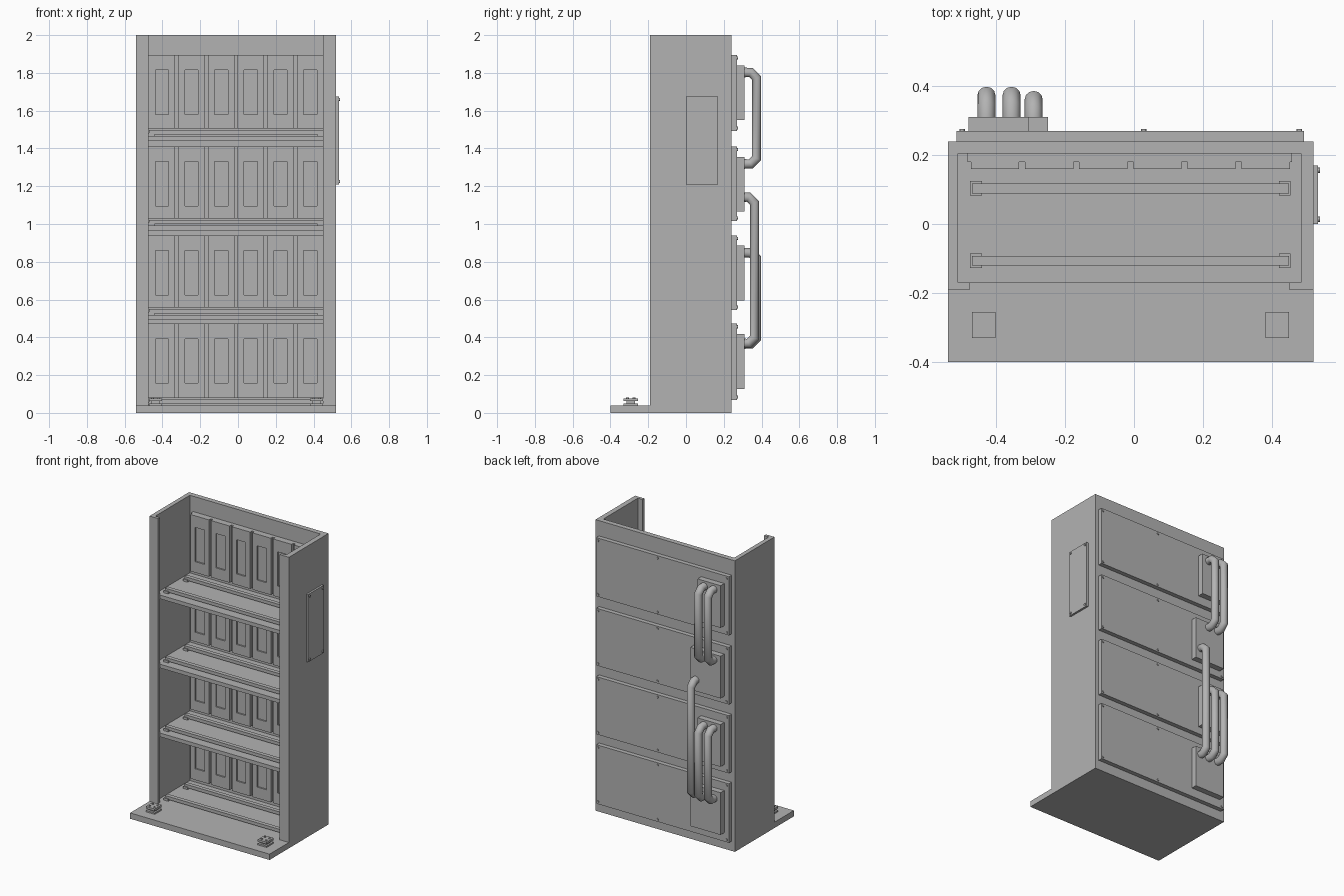
import bpy
import bmesh
from math import radians
from mathutils import Matrix, Vector

if "Cube" in bpy.data.objects:
    bpy.data.objects.remove(bpy.data.objects["Cube"])

GREY = (0.45, 0.45, 0.45, 1)
metal = bpy.data.materials.new("grey_metal")
metal.use_nodes = True
metal.diffuse_color = GREY
metal.node_tree.nodes["Principled BSDF"].inputs["Base Color"].default_value = GREY


def add_box(bm, x, y, z):
    size = Vector((x[1] - x[0], y[1] - y[0], z[1] - z[0]))
    mid = Vector((sum(x) / 2, sum(y) / 2, sum(z) / 2))
    bmesh.ops.create_cube(bm, size=1, matrix=Matrix.Translation(mid) @ Matrix.Diagonal(size).to_4x4())


def add_disc(bm, centre, radius, depth, axis="Z"):
    turn = {"X": Matrix.Rotation(radians(90), 4, "Y"),
            "Y": Matrix.Rotation(radians(90), 4, "X"),
            "Z": Matrix.Identity(4)}[axis]
    bmesh.ops.create_cone(bm, cap_ends=True, segments=12, radius1=radius, radius2=radius,
                          depth=depth, matrix=Matrix.Translation(centre) @ turn)


def finish(bm, name):
    mesh = bpy.data.meshes.new(name)
    bm.to_mesh(mesh)
    bm.free()
    mesh.materials.append(metal)
    bpy.context.collection.objects.link(bpy.data.objects.new(name, mesh))


def box(name, x, y, z):
    bm = bmesh.new()
    add_box(bm, x, y, z)
    finish(bm, name)


# Cabinet shell: one wall outline with inward front lips, extruded upward
outline = [(-0.54, -0.19), (-0.475, -0.19), (-0.475, -0.17), (-0.51, -0.17),
           (-0.51, 0.205), (0.485, 0.205), (0.485, -0.17), (0.45, -0.17),
           (0.45, -0.19), (0.52, -0.19), (0.52, 0.24), (-0.54, 0.24)]
bm = bmesh.new()
face = bm.faces.new([bm.verts.new((x, y, 0.04)) for x, y in outline])
top = bmesh.ops.extrude_face_region(bm, geom=[face])
bmesh.ops.translate(bm, vec=(0, 0, 1.96),
                    verts=[g for g in top["geom"] if isinstance(g, bmesh.types.BMVert)])
bmesh.ops.recalc_face_normals(bm, faces=bm.faces)
finish(bm, "cabinet_shell")
box("base_plate", (-0.54, 0.52), (-0.4, 0.24), (0, 0.04))

# Side access panel with corner bolts
bm = bmesh.new()
add_box(bm, (0.52, 0.534), (0, 0.17), (1.21, 1.675))
for y in (0.014, 0.156):
    for z in (1.225, 1.66):
        add_disc(bm, (0.536, y, z), 0.008, 0.008, "X")
finish(bm, "side_access_panel")

# Anchor feet on the front of the base
for name, x in (("right_anchor", -0.436), ("left_anchor", 0.415)):
    bm = bmesh.new()
    add_box(bm, (x - 0.034, x + 0.034), (-0.33, -0.255), (0.062, 0.077))
    add_box(bm, (x - 0.022, x + 0.022), (-0.315, -0.27), (0.05, 0.062))
    add_box(bm, (x - 0.034, x + 0.034), (-0.33, -0.255), (0.04, 0.05))
    for dx in (-0.017, 0.017):
        for dy in (-0.017, 0.017):
            add_disc(bm, (x + dx, -0.2925 + dy, 0.078), 0.007, 0.006)
    finish(bm, name)


def rails(level, z):
    for side, y in (("front", -0.107), ("back", 0.103)):
        bm = bmesh.new()
        add_box(bm, (-0.47, 0.45), (y - 0.014, y + 0.014), (z + 0.008, z + 0.03))
        for x in (-0.458, 0.437):
            add_box(bm, (x - 0.017, x + 0.017), (y - 0.021, y + 0.021), (z, z + 0.015))
        finish(bm, f"{side}_rail_{level}")


def inner_panels(level, low, high):
    bm = bmesh.new()
    for k in range(6):
        cx = -0.403 + 0.157 * k
        add_box(bm, (cx - 0.07, cx + 0.07), (0.16, 0.18), (low, high))
    bm.normal_update()
    # Shrink a copy of each front face to a narrow window, then sink it
    fronts = [f for f in bm.faces if f.normal.y < -0.9]
    windows = bmesh.ops.extrude_discrete_faces(bm, faces=fronts)["faces"]
    for f in windows:
        mid = f.calc_center_median()
        for v in f.verts:
            v.co.x = mid.x + (0.035 if v.co.x > mid.x else -0.035)
            v.co.z = high - (0.08 if v.co.z > mid.z else 0.315)
    for f in bmesh.ops.extrude_discrete_faces(bm, faces=windows)["faces"]:
        bmesh.ops.translate(bm, vec=(0, 0.01, 0), verts=f.verts)
    bmesh.ops.recalc_face_normals(bm, faces=bm.faces)
    finish(bm, f"inner_panels_{level}")


# Four bays, each with inner panels, rails, rear cover and connector block
BAYS = [(1.505, 1.895), (1.03, 1.41), (0.557, 0.94), (0.08, 0.472)]
for i, (low, high) in enumerate(BAYS, 1):
    floor = low - 0.038
    if i < len(BAYS):
        box(f"shelf_{i}", (-0.51, 0.485), (-0.17, 0.205), (floor - 0.026, floor))
    rails(i, floor)
    box(f"panel_backing_{i}", (-0.483, 0.458), (0.18, 0.205), (low, high))
    inner_panels(i, low, high)

    bm = bmesh.new()
    add_box(bm, (-0.515, 0.493), (0.24, 0.27), (low - 0.013, high))
    for x in (-0.498, 0.028, 0.48):
        for z in (low + 0.003, high - 0.016):
            add_disc(bm, (x, 0.272, z), 0.008, 0.008, "Y")
    finish(bm, f"rear_cover_{i}")
    inner_x = -0.305 if i % 2 else -0.25
    box(f"connector_block_{i}", (-0.48, inner_x), (0.27, 0.31), (high - 0.345, high - 0.055))


def pipe(name, x, z_low, z_high, reach):
    r, cut = 0.026, 0.03
    y = reach - r
    path = [(0.3, z_low), (y - cut, z_low), (y, z_low + cut),
            (y, z_high - cut), (y - cut, z_high), (0.3, z_high)]
    curve = bpy.data.curves.new(name, "CURVE")
    curve.dimensions = "3D"
    curve.bevel_depth = r
    curve.bevel_resolution = 4
    spline = curve.splines.new("POLY")
    spline.points.add(len(path) - 1)
    for p, (py, pz) in zip(spline.points, path):
        p.co = (x, py, pz, 1)
    curve.materials.append(metal)
    bpy.context.collection.objects.link(bpy.data.objects.new(name, curve))


# Rear pipes joining the connector blocks
for side, x in (("outer", -0.428), ("inner", -0.355)):
    pipe(f"upper_{side}_pipe", x, 1.318, 1.802, 0.4)
    pipe(f"lower_{side}_pipe", x, 0.365, 0.848, 0.4)
pipe("long_pipe", -0.291, 0.368, 1.142, 0.388)
